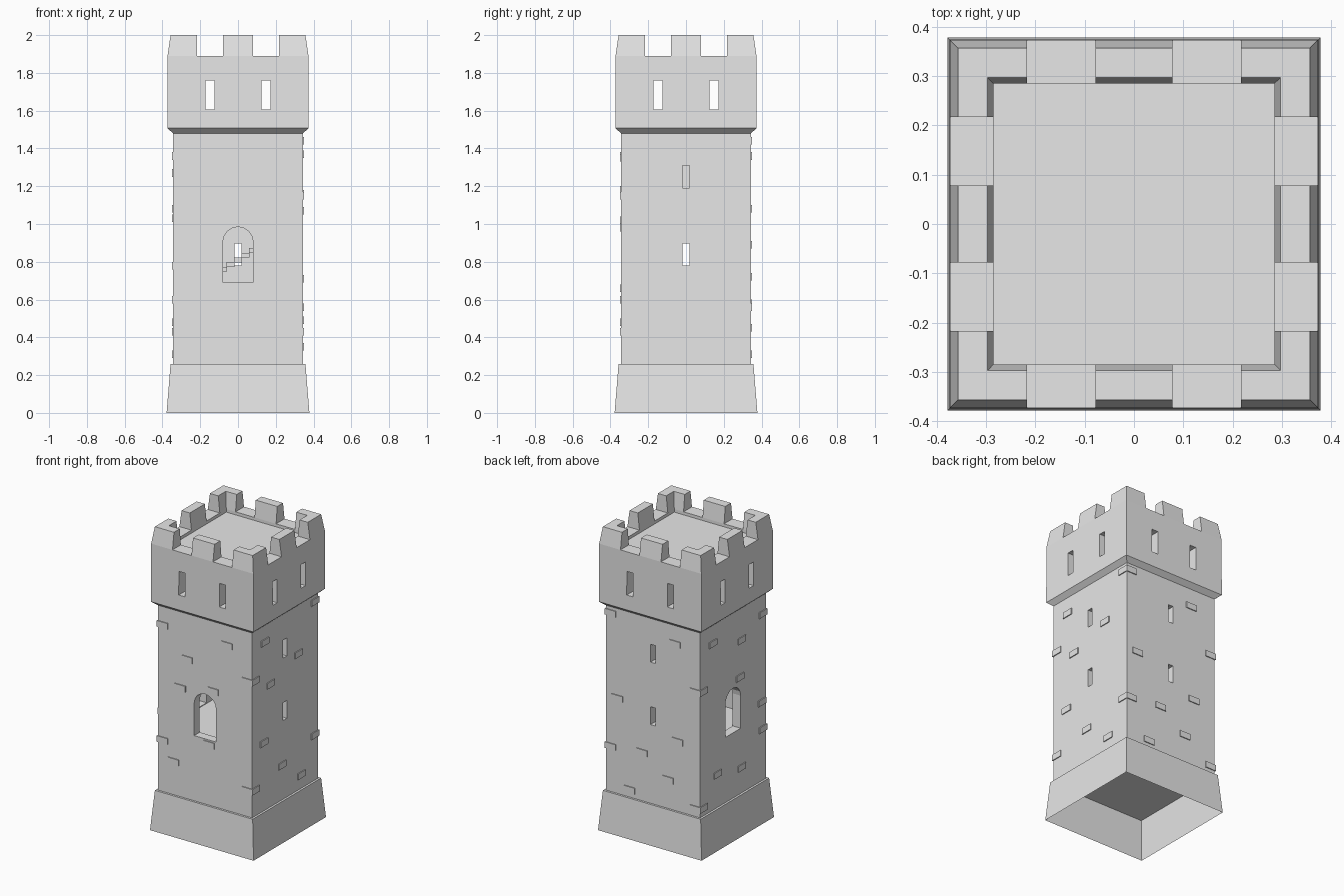
import bpy, bmesh, math
from mathutils import Matrix, Vector

cube = bpy.data.objects.get("Cube")
if cube:
    bpy.data.objects.remove(cube)

stone = bpy.data.materials.new("grey_stone")
stone.use_nodes = True
GREY = (0.8, 0.8, 0.8, 1)
stone.diffuse_color = GREY
stone.node_tree.nodes["Principled BSDF"].inputs["Base Color"].default_value = GREY


def finish(name, bm):
    bmesh.ops.recalc_face_normals(bm, faces=bm.faces)
    mesh = bpy.data.meshes.new(name)
    bm.to_mesh(mesh)
    bm.free()
    mesh.materials.append(stone)
    obj = bpy.data.objects.new(name, mesh)
    bpy.context.collection.objects.link(obj)
    return obj


def add_box(bm, centre, size, turn=0):
    m = Matrix.Rotation(turn, 4, "Z") @ Matrix.Translation(centre) @ Matrix.Diagonal((*size, 1))
    bmesh.ops.create_cube(bm, size=1, matrix=m)


def box(name, centre, size, turn=0):
    bm = bmesh.new()
    add_box(bm, centre, size, turn)
    return finish(name, bm)


def square_loft(name, profile, caps=True):
    """Stack of squares given as (half width, height)."""
    bm = bmesh.new()
    rings = [[bm.verts.new((sx * h, sy * h, z)) for sx, sy in ((-1, -1), (1, -1), (1, 1), (-1, 1))]
             for h, z in profile]
    for low, high in zip(rings, rings[1:]):
        for i in range(4):
            j = (i + 1) % 4
            bm.faces.new((low[i], low[j], high[j], high[i]))
    if caps:
        bm.faces.new(rings[0])
        bm.faces.new(rings[-1])
    return finish(name, bm)


def arch(name, turn):
    """Round-headed window cutter through the front wall, turned about z."""
    r, sill, spring = 0.08, 0.69, 0.905
    pts = [(-r, sill), (r, sill)]
    pts += [(r * math.cos(a), spring + r * math.sin(a))
            for a in (math.pi * i / 8 for i in range(9))]
    bm = bmesh.new()
    face = bm.faces.new([bm.verts.new((x, -0.45, z)) for x, z in pts])
    new = bmesh.ops.extrude_face_region(bm, geom=[face])["geom"]
    bmesh.ops.translate(bm, vec=Vector((0, 0.25, 0)),
                        verts=[v for v in new if isinstance(v, bmesh.types.BMVert)])
    bm.transform(Matrix.Rotation(turn, 4, "Z"))
    return finish(name, bm)


def carve(target, cutters):
    for cutter in cutters:
        cutter.hide_render = True
        mod = target.modifiers.new("cut", "BOOLEAN")
        mod.operation, mod.solver, mod.object = "DIFFERENCE", "EXACT", cutter
        bpy.context.view_layer.objects.active = target
        bpy.ops.object.modifier_apply(modifier=mod.name)
        bpy.data.objects.remove(cutter)


# Turns that carry the front wall to each side
FRONT, RIGHT, BACK, LEFT = (math.radians(a) for a in (0, 90, 180, 270))

# Flared base, open underneath
square_loft("base_skirt", [(0.378, 0), (0.357, 0.26), (0.34, 0.26)], caps=False)

# Hollow shaft with arched windows and arrow slits
shaft = square_loft("tower_shaft", [(0.343, 0.26), (0.343, 1.48)])
cuts = [box("room", (0, 0, 1.068), (0.57, 0.57, 0.765))]
cuts += [arch("arch_cut", t) for t in (FRONT, LEFT)]
cuts += [box("slit_cut", (0, -0.33, z), (0.038, 0.2, 0.118), t)
         for t in (RIGHT, BACK) for z in (0.838, 1.25)]
carve(shaft, cuts)

# Overhanging crown with parapet, battlements and windows
crown = square_loft("battlement_crown", [(0.343, 1.48), (0.374, 1.507), (0.373, 1.89), (0.357, 2)])
cuts = [square_loft("roof_pocket", [(0.285, 1.87), (0.285, 1.89), (0.298, 2.01)]),
        box("upper_room", (0, 0, 1.685), (0.57, 0.57, 0.27))]
for t in (FRONT, RIGHT):
    for x in (-0.148, 0.148):
        cuts.append(box("crenel_cut", (x, 0, 1.99), (0.139, 1, 0.2), t))
        cuts.append(box("window_cut", (x, 0, 1.683), (0.046, 1, 0.156), t))
carve(crown, cuts)

# Thin stair inside the room
bm = bmesh.new()
for i in range(10):
    add_box(bm, (-0.16 + 0.04 * i, 0.235, 0.71 + 0.025 * i), (0.044, 0.1, 0.025))
finish("inner_stair", bm)

# Raised bricks per wall: (distance to the right seen from outside, height)
bricks = {
    FRONT: [(-.31, 1.36), (.16, 1.35), (-.13, 1.18), (-.18, .98), (.06, 1.02), (-.31, .6),
            (.03, .66), (-.23, .48), (.31, 1.15), (.31, .43)],
    RIGHT: [(-.21, 1.37), (.14, 1.16), (-.15, 1.07), (-.22, .71), (-.03, .49), (.17, .35),
            (.31, 1.44), (.31, .56), (-.31, 1.15), (-.31, .43)],
    BACK: [(-.31, 1.44), (.16, 1.36), (-.26, .89), (.31, 1.08), (.18, .72), (-.31, .56),
           (-.08, .58), (.11, .45), (-.17, .31), (.31, .31)],
    LEFT: [(-.21, 1.36), (.09, 1.27), (.31, 1.36), (.07, 1.03), (.3, .78), (-.16, .48),
           (.09, .43), (.31, .6), (-.31, 1.08), (-.31, .31)],
}
bm = bmesh.new()
for turn, spots in bricks.items():
    for u, z in spots:
        add_box(bm, (u, -0.339, z), (0.078, 0.02, 0.04), turn)
finish("raised_bricks", bm)
